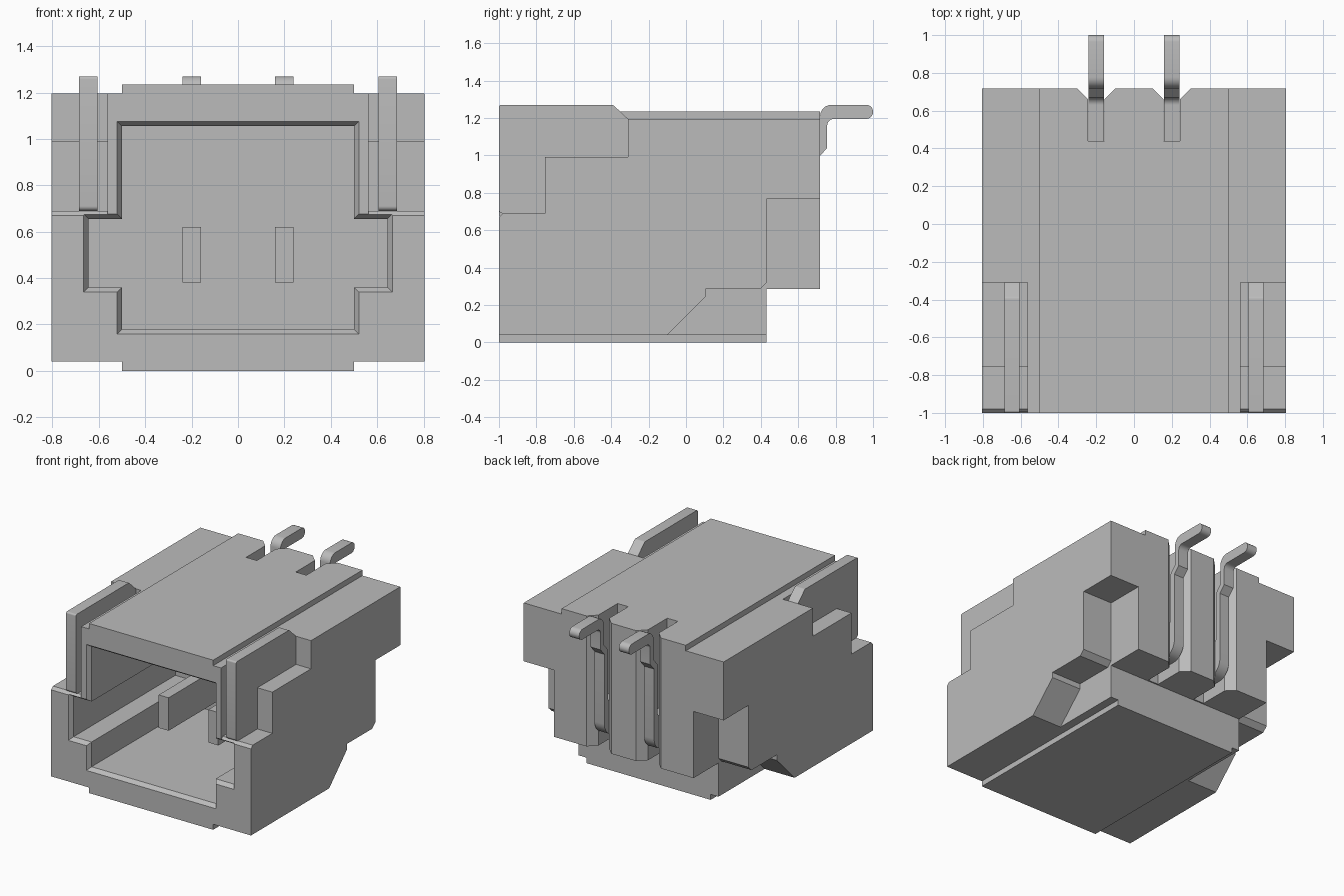
import bpy, bmesh, math
from mathutils import Vector

cube = bpy.data.objects.get("Cube")
if cube:
    bpy.data.objects.remove(cube, do_unlink=True)

grey = bpy.data.materials.new("plain grey")
grey.use_nodes = True
colour = (0.5, 0.5, 0.5, 1)
grey.diffuse_color = colour
grey.node_tree.nodes["Principled BSDF"].inputs["Base Color"].default_value = colour


def loft(name, rings):
    """Closed solid through matching rings of 3D points."""
    bm = bmesh.new()
    rows = [[bm.verts.new(p) for p in ring] for ring in rings]
    n = len(rows[0])
    for a, b in zip(rows, rows[1:]):
        for i in range(n):
            j = (i + 1) % n
            bm.faces.new((a[i], a[j], b[j], b[i]))
    bm.faces.new(rows[0])
    bm.faces.new(rows[-1])
    bmesh.ops.recalc_face_normals(bm, faces=bm.faces)
    mesh = bpy.data.meshes.new(name)
    bm.to_mesh(mesh)
    bm.free()
    mesh.materials.append(grey)
    ob = bpy.data.objects.new(name, mesh)
    bpy.context.collection.objects.link(ob)
    return ob


def prism(name, profile, axis, lo, hi):
    """Extrude a 2D profile along one axis."""
    def place(p, d):
        q = list(p)
        q.insert(axis, d)
        return q
    return loft(name, [[place(p, d) for p in profile] for d in (lo, hi)])


def rounded(points, steps=5):
    """Profile of (u, v) or (u, v, radius) points with filleted corners."""
    out = []
    for i, p in enumerate(points):
        c = Vector(p[:2])
        if len(p) == 2:
            out.append(c)
            continue
        a = (Vector(points[i - 1][:2]) - c).normalized()
        b = (Vector(points[(i + 1) % len(points)][:2]) - c).normalized()
        half = a.angle(b) / 2
        centre = c + (a + b).normalized() * p[2] / math.sin(half)
        start = c + a * p[2] / math.tan(half) - centre
        end = c + b * p[2] / math.tan(half) - centre
        for k in range(steps + 1):
            t = k / steps
            out.append(centre + (start * (1 - t) + end * t).normalized() * p[2])
    return out


def cut(target, cutter):
    mod = target.modifiers.new(cutter.name, 'BOOLEAN')
    mod.operation = 'DIFFERENCE'
    mod.solver = 'EXACT'
    mod.object = cutter
    cutter.hide_render = True
    bpy.context.view_layer.objects.active = target
    bpy.ops.object.modifier_apply(modifier=mod.name)
    bpy.data.objects.remove(cutter, do_unlink=True)


def mirrored(half):
    return half + [(-x, z) for x, z in reversed(half)]


# Housing with raised centre strips on its top and bottom
body = prism("housing", mirrored([
    (0.5, 0), (0.5, 0.04), (0.805, 0.04), (0.805, 1.195),
    (0.5, 1.195), (0.5, 1.235)]), 1, -1, 0.717)


# Cross-shaped plug cavity with a chamfered mouth
def cavity_ring(y, o):
    half = [(0.5 + o, 0.18 - o), (0.5 + o, 0.36 - o), (0.645 + o, 0.36 - o),
            (0.645 + o, 0.655 + o), (0.5 + o, 0.655 + o), (0.5 + o, 1.055 + o)]
    return [(x, y, z) for x, z in mirrored(half)]


cut(body, loft("cavity_cutter", [
    cavity_ring(-1.02, 0.035), cavity_ring(-0.97, 0), cavity_ring(0.2, 0)]))

# Step under the back wall
cut(body, prism("undercut_cutter", [
    (0.43, -0.1), (0.9, -0.1), (0.9, 0.285), (0.43, 0.285)], 0, -1, 1))

# Side notches: stepped at the top front, sloped at the lower back
top_notch = [(-1.1, 0.57), (-0.98, 0.69), (-0.755, 0.69), (-0.755, 0.99),
             (-0.31, 0.99), (-0.31, 1.4), (-1.1, 1.4)]
low_notch = [(-0.24, -0.1), (0.105, 0.245), (0.105, 0.285), (0.395, 0.285),
             (0.432, 0.32), (0.432, 0.77), (0.9, 0.77), (0.9, -0.1)]
for s in (-1, 1):
    for profile in (top_notch, low_notch):
        cut(body, prism("notch_cutter", profile, 0, s * 0.563, s * 0.9))

# Flared slots for the contacts in the back wall
slot_half = [(0.043, 0.44), (0.043, 0.66), (0.1, 0.717), (0.1, 0.8)]
for s in (-1, 1):
    outline = [(x + s * 0.2, y) for x, y in mirrored(slot_half)]
    cut(body, prism("slot_cutter", outline, 2, 0.2, 1.4))

# Contacts: blade in the cavity, riser in the slot, solder foot
contact = rounded([
    (-0.57, 0.38), (0.71, 0.38, 0.1), (0.71, 0.99), (0.755, 1.04),
    (0.755, 1.195, 0.035), (1, 1.195, 0.036), (1, 1.27, 0.036),
    (0.717, 1.27, 0.06), (0.717, 1.06), (0.67, 1.01),
    (0.67, 0.62, 0.04), (-0.57, 0.62)])
# Solder tabs standing in the top notches
tab = rounded([
    (-1, 0.69, 0.02), (-0.755, 0.69), (-0.755, 0.985), (-0.31, 0.985),
    (-0.31, 1.195), (-0.39, 1.27, 0.02), (-1, 1.27, 0.012)])
parts = [body]
for s, side in ((-1, "right"), (1, "left")):
    parts.append(prism(side + "_contact", contact, 0, s * 0.16, s * 0.24))
    parts.append(prism(side + "_solder_tab", tab, 0, s * 0.605, s * 0.685))

# Smooth only the small fillets
for ob in parts:
    bpy.ops.object.select_all(action='DESELECT')
    ob.select_set(True)
    bpy.context.view_layer.objects.active = ob
    bpy.ops.object.shade_smooth_by_angle(angle=math.radians(25))
